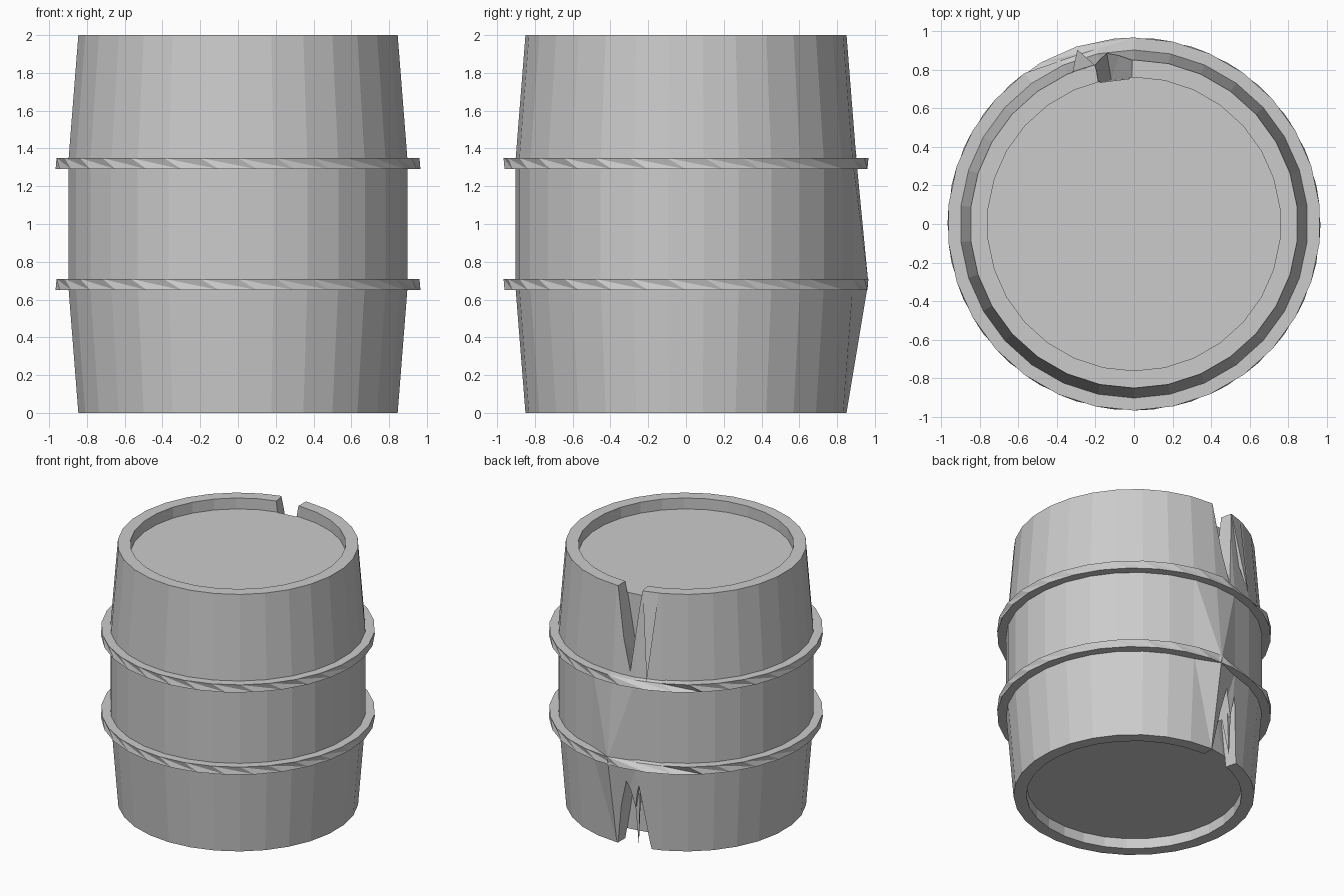
import bpy, bmesh
from math import sin, cos, radians

if "Cube" in bpy.data.objects:
    bpy.data.objects.remove(bpy.data.objects["Cube"])

SIDES = 30
STEP = 360 / SIDES


def polar(r, deg, z):
    return (r * cos(radians(deg)), r * sin(radians(deg)), z)


def finish(bm, name):
    bmesh.ops.recalc_face_normals(bm, faces=bm.faces[:])
    mesh = bpy.data.meshes.new(name)
    bm.to_mesh(mesh)
    bm.free()
    obj = bpy.data.objects.new(name, mesh)
    bpy.context.collection.objects.link(obj)
    return obj


def ring(bm, r, z, turn=0):
    return [bm.verts.new(polar(r, 90 + turn + i * STEP, z)) for i in range(SIDES)]


def bridge(bm, a, b, triangles=False):
    for i in range(SIDES):
        j = (i + 1) % SIDES
        if triangles:
            bm.faces.new((a[i], a[j], b[i]))
            bm.faces.new((a[j], b[j], b[i]))
        else:
            bm.faces.new((a[i], a[j], b[j], b[i]))


# Barrel body with recessed lid and base
bm = bmesh.new()
profile = [(0.76, 0.08), (0.76, 0), (0.85, 0), (0.903, 0.67),
           (0.903, 1.33), (0.85, 2), (0.76, 2), (0.76, 1.915)]
rings = [ring(bm, r, z) for r, z in profile]
for k in range(len(rings) - 1):
    bridge(bm, rings[k], rings[k + 1])
bm.faces.new(rings[0])
bm.faces.new(rings[-1])
# stave bulging out at the back by the lower hoop
rings[3][0].co = (0, 0.965, 0.69)
bmesh.ops.triangulate(bm, faces=list(rings[3][0].link_faces))
barrel = finish(bm, "barrel_body")


# Broken notches in the back staves
def notch(points):
    bm = bmesh.new()
    inner = [bm.verts.new(polar(0.755, a, z)) for a, z in points]
    outer = [bm.verts.new(polar(1.15, a, z)) for a, z in points]
    n = len(points)
    bm.faces.new(inner)
    bm.faces.new(outer)
    for i in range(n):
        j = (i + 1) % n
        bm.faces.new((inner[i], inner[j], outer[j], outer[i]))
    bmesh.ops.triangulate(bm, faces=bm.faces[:])
    cutter = finish(bm, "notch_cutter")
    cutter.hide_render = True
    mod = barrel.modifiers.new("notch", 'BOOLEAN')
    mod.operation = 'DIFFERENCE'
    mod.solver = 'EXACT'
    mod.object = cutter
    bpy.context.view_layer.objects.active = barrel
    bpy.ops.object.modifier_apply(modifier=mod.name)
    bpy.data.objects.remove(cutter)


notch([(89.5, 2.1), (99, 1.38), (105, 2.1)])
notch([(89.5, -0.1), (97, 0.52), (101, 0.32), (103, 0.5), (110, -0.1)])


# Twisted iron hoops
def hoop(name, z0, z1):
    bm = bmesh.new()
    bottom_in, top_in = ring(bm, 0.89, z0), ring(bm, 0.89, z1)
    bottom, top = ring(bm, 0.966, z0, 18), ring(bm, 0.966, z1)
    bottom_flat = bottom[-1:] + bottom[:-1]
    bridge(bm, top, bottom, True)
    bridge(bm, top_in, top)
    bridge(bm, bottom_in, bottom_flat)
    bridge(bm, bottom_in, top_in)
    # dented edge next to the break
    for v in (top[1], top[2]):
        v.co.x *= 0.96
        v.co.y *= 0.96
        v.co.z -= 0.015
    return finish(bm, name)


hoop("lower_hoop", 0.65, 0.71)
hoop("upper_hoop", 1.29, 1.35)


# Loose splinters
def splinter(name, points):
    bm = bmesh.new()
    v = [bm.verts.new(p) for p in points]
    for a, b, c in ((0, 1, 2), (0, 1, 3), (1, 2, 3), (0, 2, 3)):
        bm.faces.new((v[a], v[b], v[c]))
    return finish(bm, name)


splinter("upper_splinter", [polar(0.85, 104, 2), polar(0.85, 112, 2),
                            polar(0.95, 108, 1.35), polar(0.77, 106, 1.95)])
splinter("lower_splinter", [polar(0.86, 99.5, 0.5), polar(0.86, 103, 0.5),
                            polar(0.85, 102, 0.02), polar(0.78, 101, 0.4)])
